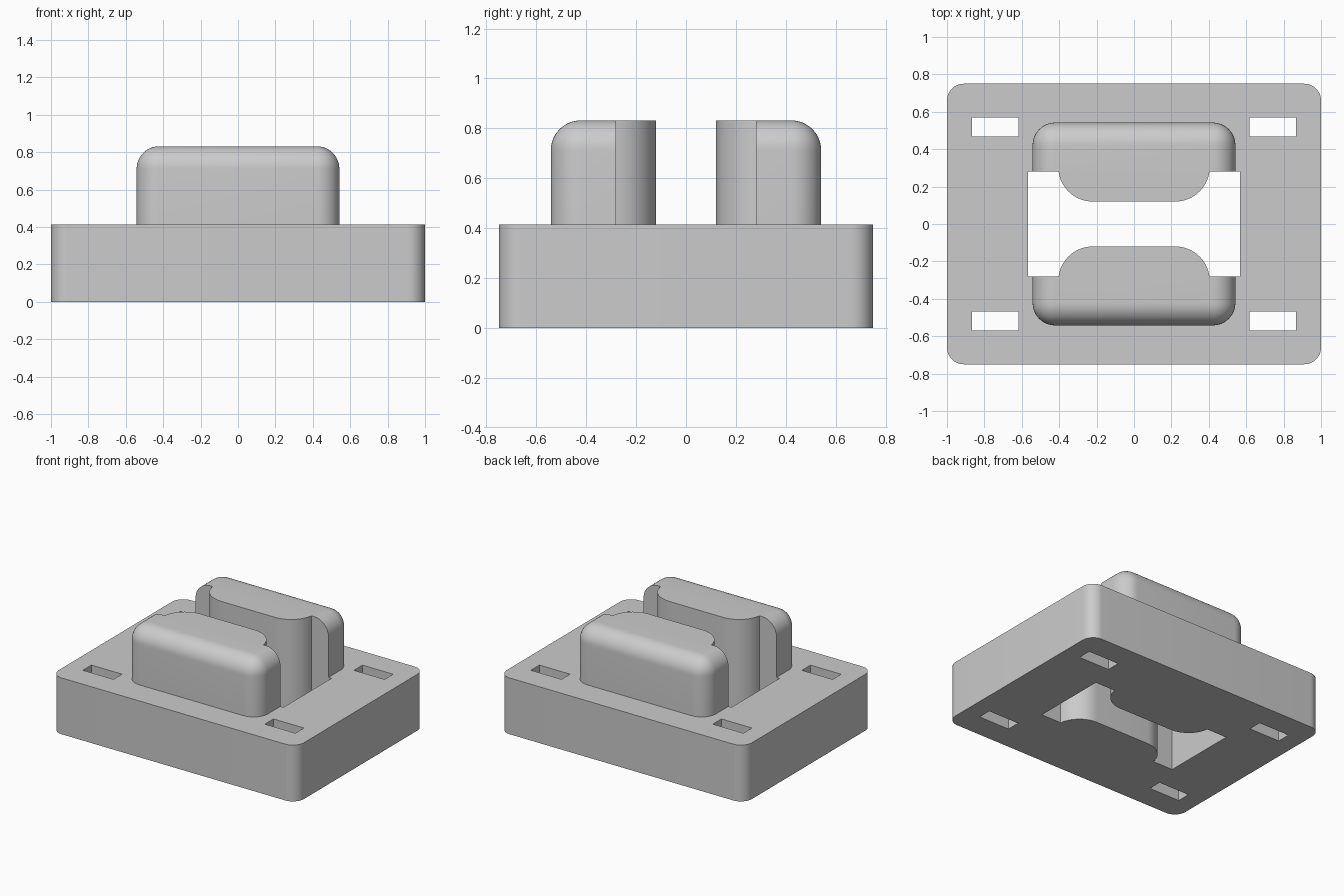
import bpy, bmesh
from math import sin, cos, pi, radians

cube = bpy.data.objects.get("Cube")
if cube:
    bpy.data.objects.remove(cube, do_unlink=True)

grey = bpy.data.materials.new("light grey")
grey.use_nodes = True
COLOR = (0.6, 0.6, 0.6, 1)
grey.diffuse_color = COLOR
grey.node_tree.nodes["Principled BSDF"].inputs["Base Color"].default_value = COLOR


def make_object(name, bm):
    bmesh.ops.recalc_face_normals(bm, faces=bm.faces)
    mesh = bpy.data.meshes.new(name)
    bm.to_mesh(mesh)
    bm.free()
    mesh.materials.append(grey)
    obj = bpy.data.objects.new(name, mesh)
    bpy.context.collection.objects.link(obj)
    return obj


def box(name, center, size, radius=0, round_edge=None):
    """Box whose edges chosen by round_edge are filleted."""
    bm = bmesh.new()
    bmesh.ops.create_cube(bm, size=1)
    for v in bm.verts:
        v.co = [c + p * s for c, p, s in zip(center, v.co, size)]
    if radius:
        edges = [e for e in bm.edges if round_edge(e)]
        bmesh.ops.bevel(bm, geom=edges, offset=radius, segments=12,
                        profile=0.5, affect='EDGES')
    return make_object(name, bm)


def prism(name, outline, z0, z1):
    bm = bmesh.new()
    face = bm.faces.new([bm.verts.new((x, y, z0)) for x, y in outline])
    ext = bmesh.ops.extrude_face_region(bm, geom=[face])
    for v in ext["geom"]:
        if isinstance(v, bmesh.types.BMVert):
            v.co.z = z1
    return make_object(name, bm)


def is_vertical(e):
    return abs(e.verts[0].co.z - e.verts[1].co.z) > 0.01


def combine(target, tool, operation):
    mod = target.modifiers.new(operation.title(), 'BOOLEAN')
    mod.operation, mod.object, mod.solver = operation, tool, 'EXACT'
    bpy.context.view_layer.objects.active = target
    bpy.ops.object.modifier_apply(modifier=mod.name)
    bpy.data.objects.remove(tool, do_unlink=True)


# Base block with rounded corners, and the fully rounded raised block on it
BASE_H, TOP_H = 0.415, 0.832
body = box("slotted_base_with_raised_grips", (0, 0, BASE_H / 2), (2, 1.5, BASE_H),
           0.09, is_vertical)
BOTTOM = 0.2
raised = box("raised_block", (0, 0, (BOTTOM + TOP_H) / 2), (1.084, 1.084, TOP_H - BOTTOM),
             0.12, lambda e: max(v.co.z for v in e.verts) > BOTTOM + 0.1)
combine(body, raised, 'UNION')

# Central through opening, narrowed by a rounded bulge on each side
W, D, R, FLAT, NECK = 0.567, 0.28, 0.185, 0.22, 0.12
start = math_start = 0.136
arc = [start + (pi / 2 - start) * i / 16 for i in range(17)]
bulge = [(FLAT + R * cos(a), max(NECK, NECK + R - R * sin(a))) for a in arc]
bulge[0] = (bulge[0][0], D)
back = [(W, D)] + bulge + [(-x, y) for x, y in reversed(bulge)] + [(-W, D)]
outline = back + [(-x, -y) for x, y in back]
combine(body, prism("opening_cutter", outline, -0.2, 1.2), 'DIFFERENCE')

# Four strap slots
for sx in (-1, 1):
    for sy in (-1, 1):
        slot = box("slot_cutter", (sx * 0.742, sy * 0.519, 0.2), (0.25, 0.1, 1))
        combine(body, slot, 'DIFFERENCE')

# Smooth fillets, crisp edges
bpy.ops.object.select_all(action='DESELECT')
body.select_set(True)
bpy.context.view_layer.objects.active = body
bpy.ops.object.shade_smooth_by_angle(angle=radians(30))
